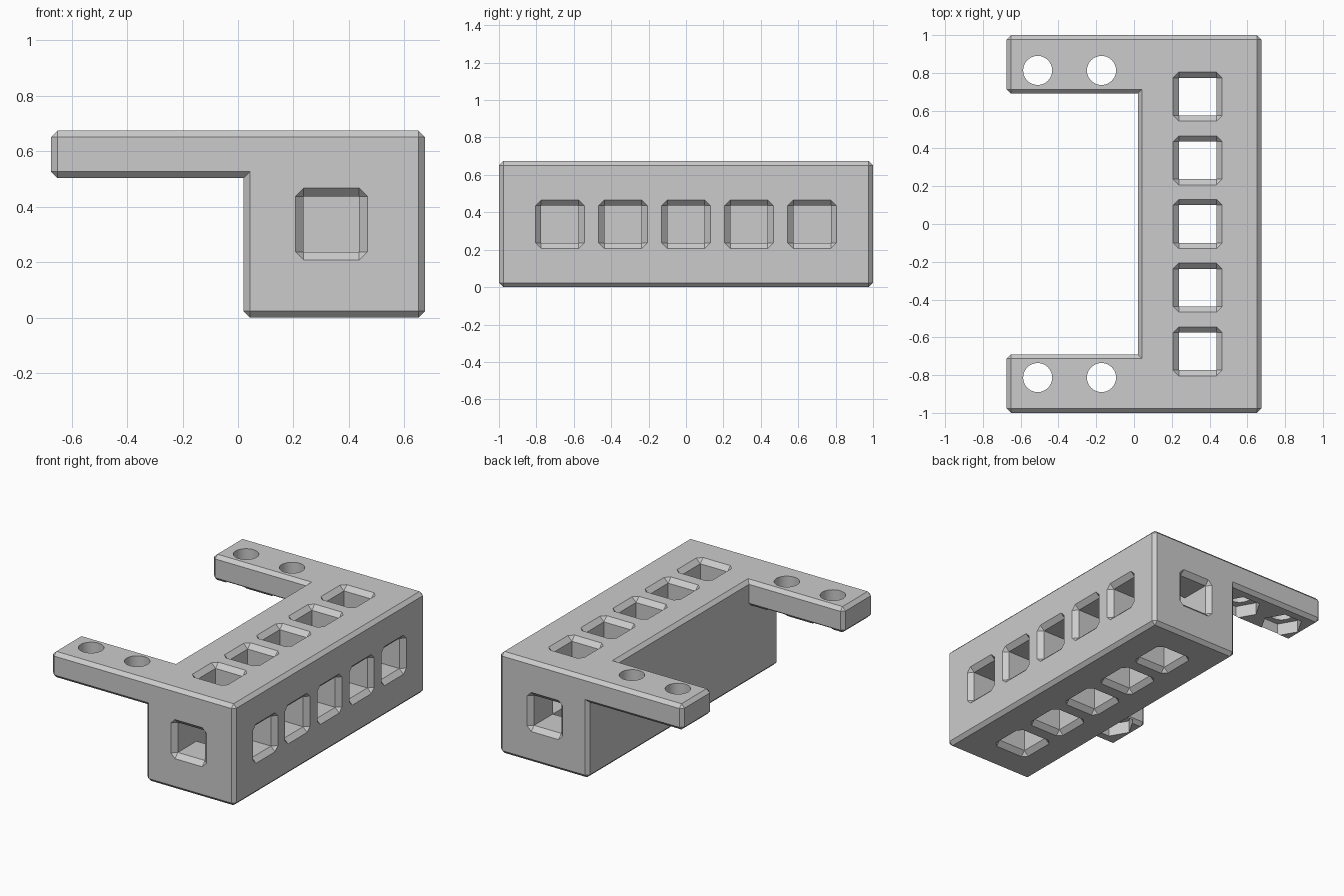
import bpy, bmesh, math
from mathutils import Vector

if "Cube" in bpy.data.objects:
    bpy.data.objects.remove(bpy.data.objects["Cube"], do_unlink=True)

HALF_X, HALF_Y, TOP = 0.674, 1.0, 0.674
PITCH = 0.337          # grid spacing of the square sockets
CHAMFER = 0.023
HOLE, FLARE = 0.1, 0.03  # socket half width and rim chamfer

grey = bpy.data.materials.new("mid_grey")
grey.use_nodes = True
colour = (0.6, 0.6, 0.6, 1)
grey.diffuse_color = colour
grey.node_tree.nodes["Principled BSDF"].inputs["Base Color"].default_value = colour


def make_object(name, bm):
    bmesh.ops.recalc_face_normals(bm, faces=bm.faces)
    mesh = bpy.data.meshes.new(name)
    bm.to_mesh(mesh)
    bm.free()
    mesh.materials.append(grey)
    obj = bpy.data.objects.new(name, mesh)
    bpy.context.scene.collection.objects.link(obj)
    return obj


def chamfered_box(name, low, high):
    bm = bmesh.new()
    bmesh.ops.create_cube(bm, size=1)
    for v in bm.verts:
        v.co = [(l + h) / 2 + c * (h - l) for l, h, c in zip(low, high, v.co)]
    bmesh.ops.bevel(bm, geom=bm.edges[:], offset=CHAMFER, segments=1,
                    profile=0.5, affect='EDGES')
    return make_object(name, bm)


def combine(target, other, operation):
    """Apply a boolean and discard the second object."""
    other.hide_render = True
    mod = target.modifiers.new("combine", 'BOOLEAN')
    mod.object, mod.operation, mod.solver = other, operation, 'EXACT'
    bpy.context.view_layer.objects.active = target
    bpy.ops.object.modifier_apply(modifier=mod.name)
    bpy.data.objects.remove(other, do_unlink=True)


def hull(name, points):
    bm = bmesh.new()
    for p in points:
        bm.verts.new(p)
    bmesh.ops.convex_hull(bm, input=bm.verts[:])
    return make_object(name, bm)


def section(centre, direction, depth, flare=0):
    """Square, or corner-cut square, across the drilling direction."""
    d = Vector(direction)
    u = Vector((d.y, d.z, d.x))
    v = d.cross(u)
    wide = HOLE + flare
    pairs = {(wide, HOLE), (HOLE, wide)}
    return [Vector(centre) + d * depth + u * a * i + v * b * j
            for a, b in sorted(pairs) for i in (-1, 1) for j in (-1, 1)]


def drill_socket(target, mouth, direction, depth):
    """Square socket with a chamfered mouth."""
    tube = section(mouth, direction, -0.1) + section(mouth, direction, depth)
    combine(target, hull("socket_cutter", tube), 'DIFFERENCE')
    rim = (section(mouth, direction, FLARE) + section(mouth, direction, 0, FLARE)
           + section(mouth, direction, -0.05, FLARE))
    combine(target, hull("rim_cutter", rim), 'DIFFERENCE')


def drill_round(target, x, y, low, high, radius, sides):
    ring = [(x + radius * math.cos(i * math.tau / sides),
             y + radius * math.sin(i * math.tau / sides), z)
            for z in (low, high) for i in range(sides)]
    combine(target, hull("bolt_cutter", ring), 'DIFFERENCE')


# Main beam and the two flush mounting arms
bracket = chamfered_box("bracket", (0.02, -HALF_Y, 0), (HALF_X, HALF_Y, TOP))
for side in (-1, 1):
    edges = sorted((side * 0.69, side * HALF_Y))
    arm = chamfered_box("mounting_arm", (-HALF_X, edges[0], 0.503),
                        (0.4, edges[1], TOP))
    combine(bracket, arm, 'UNION')

# Row of sockets: vertical ones pass through, side ones are blind
for i in range(-2, 3):
    y = i * PITCH
    drill_socket(bracket, (PITCH, y, TOP), (0, 0, -1), PITCH)
    drill_socket(bracket, (PITCH, y, 0), (0, 0, 1), PITCH + HOLE)
    drill_socket(bracket, (HALF_X, y, PITCH), (-1, 0, 0), PITCH + HOLE)

# End sockets reach the first crossing
for side in (-1, 1):
    drill_socket(bracket, (PITCH, side * HALF_Y, PITCH), (0, -side, 0), 0.43)

# Bolt holes with six-sided nut recesses underneath
for side in (-1, 1):
    for x in (-0.51, -0.172):
        drill_round(bracket, x, side * 0.813, 0.4, 0.8, 0.077, 32)
        drill_round(bracket, x, side * 0.813, 0.4, 0.585, 0.132, 6)

bpy.ops.object.select_all(action='DESELECT')
bracket.select_set(True)
bpy.context.view_layer.objects.active = bracket
bpy.ops.object.shade_smooth_by_angle(angle=math.radians(30))
